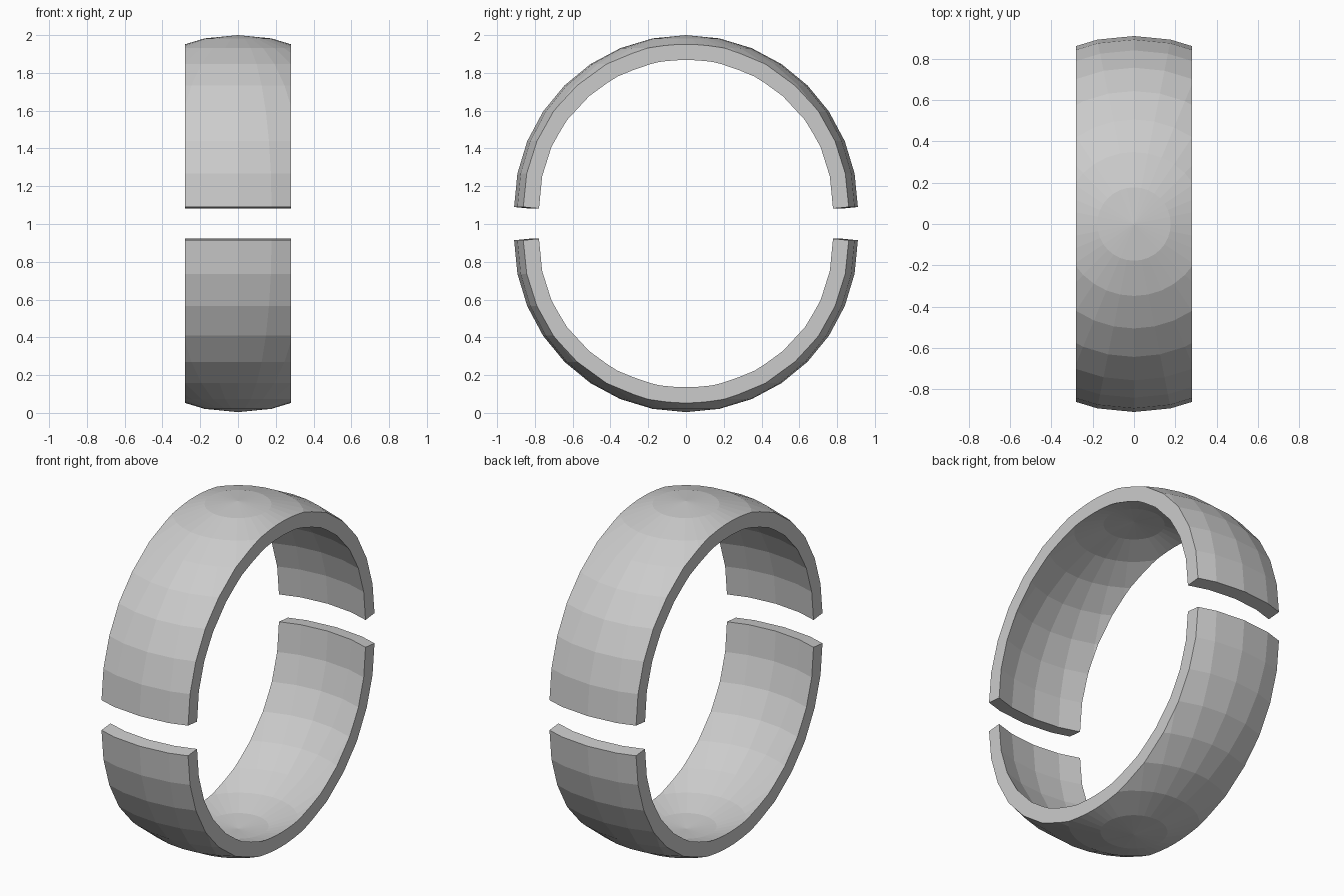
import bpy, bmesh
from math import sin, cos, pi
from mathutils import Vector

if "Cube" in bpy.data.objects:
    bpy.data.objects.remove(bpy.data.objects["Cube"])

R_OUT, R_IN = 0.91, 0.83   # shell radii
HALF_W = 0.28              # half width of the band
RINGS, SEGS = 8, 32        # latitude steps per dome, longitude steps


def half_band(name, z, flip):
    bm = bmesh.new()
    # Closed shell profile: outer arc from pole to rim, inner arc back up
    outer = [(R_OUT * sin(i * pi / 16), R_OUT * cos(i * pi / 16)) for i in range(RINGS + 1)]
    inner = [(R_IN * sin(i * pi / 16), R_IN * cos(i * pi / 16)) for i in range(RINGS + 1)]
    inner[-1] = (R_IN, -0.008)  # rim slopes slightly inward
    verts = [bm.verts.new((x, 0, h)) for x, h in outer + inner[::-1]]
    edges = [bm.edges.new(p) for p in zip(verts, verts[1:])]
    bmesh.ops.spin(bm, geom=verts + edges, cent=(0, 0, 0), axis=(0, 0, 1),
                   angle=2 * pi, steps=SEGS)
    bmesh.ops.remove_doubles(bm, verts=bm.verts[:], dist=1e-4)

    # Slice the dome down to a band and cap both sides
    for s in (-1, 1):
        cut = bmesh.ops.bisect_plane(
            bm, geom=bm.verts[:] + bm.edges[:] + bm.faces[:], dist=1e-5,
            plane_co=Vector((s * HALF_W, 0, 0)), plane_no=Vector((s, 0, 0)),
            clear_outer=True)
        rim = [e for e in cut["geom_cut"] if isinstance(e, bmesh.types.BMEdge)]
        bmesh.ops.edgeloop_fill(bm, edges=rim)
    bmesh.ops.recalc_face_normals(bm, faces=bm.faces[:])

    mesh = bpy.data.meshes.new(name)
    bm.to_mesh(mesh)
    bm.free()
    ob = bpy.data.objects.new(name, mesh)
    ob.location.z = z
    ob.rotation_euler.x = pi if flip else 0
    bpy.context.collection.objects.link(ob)


# Two facing half bands with a gap between them
half_band("upper_half_band", 1.09, False)
half_band("lower_half_band", 0.914, True)
